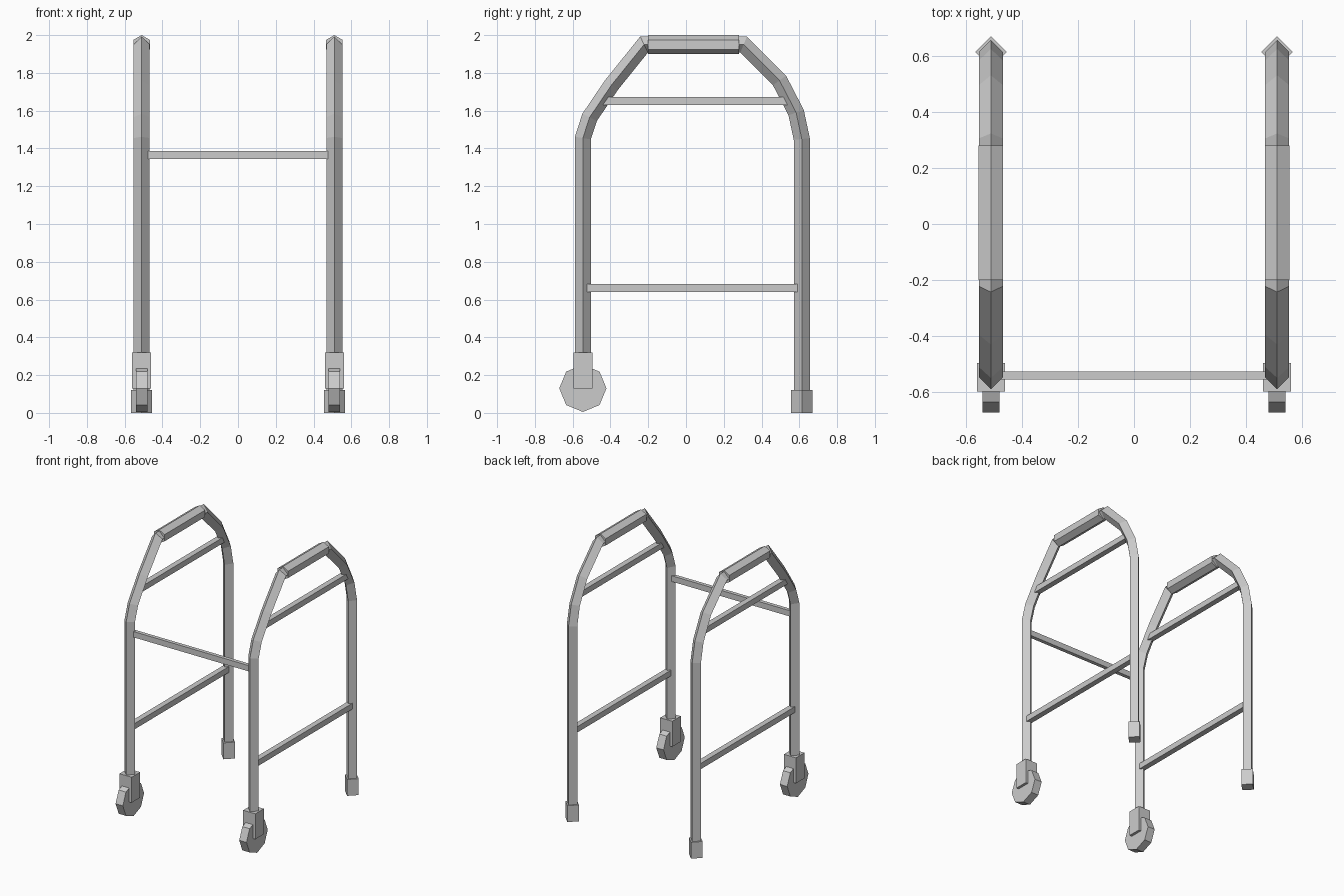
import bpy
import bmesh
from math import radians
from mathutils import Matrix, Vector

cube = bpy.data.objects.get("Cube")
if cube:
    bpy.data.objects.remove(cube)

# Single grey material
grey = bpy.data.materials.new("grey metal")
grey.use_nodes = True
colour = (0.6, 0.6, 0.6, 1)
grey.diffuse_color = colour
grey.node_tree.nodes["Principled BSDF"].inputs["Base Color"].default_value = colour


def finish(name, bm):
    bmesh.ops.recalc_face_normals(bm, faces=bm.faces)
    mesh = bpy.data.meshes.new(name)
    bm.to_mesh(mesh)
    bm.free()
    mesh.materials.append(grey)
    obj = bpy.data.objects.new(name, mesh)
    bpy.context.collection.objects.link(obj)
    return obj


def box(name, centre, size):
    bm = bmesh.new()
    bmesh.ops.create_cube(bm, size=1, matrix=Matrix.Translation(centre) @ Matrix.Diagonal((*size, 1)))
    return finish(name, bm)


def prism(name, centre, radius, length, sides, rotation=Matrix()):
    bm = bmesh.new()
    bmesh.ops.create_cone(bm, cap_ends=True, segments=sides, radius1=radius, radius2=radius,
                          depth=length, matrix=Matrix.Translation(centre) @ rotation)
    return finish(name, bm)


def diamond_tube(name, x, path, radius):
    """Sweep a diamond section along a path of (y, z), mitred at each bend."""
    pts = [Vector((x, y, z)) for y, z in path]
    side = Vector((1, 0, 0))
    bm = bmesh.new()
    rings = []
    for i, p in enumerate(pts):
        before = (p - pts[max(i - 1, 0)]).normalized()
        after = (pts[min(i + 1, len(pts) - 1)] - p).normalized()
        tangent = (before + after).normalized()
        stretch = tangent.dot(after if after.length else before)
        out = side.cross(tangent) * radius / stretch
        rings.append([bm.verts.new(p + o) for o in (side * radius, out, -side * radius, -out)])
    for a, b in zip(rings, rings[1:]):
        for k in range(4):
            n = (k + 1) % 4
            bm.faces.new((a[k], a[n], b[n], b[k]))
    bm.faces.new(rings[0])
    bm.faces.new(rings[-1])
    return finish(name, bm)


HALF_WIDTH = 0.51
FRONT, BACK, TOP = -0.546, 0.613, 1.95
TUBE = 0.0425

frame_path = [(FRONT, 0.25), (FRONT, 1.455), (-0.51, 1.565), (-0.395, 1.735), (-0.222, TOP),
              (0.305, TOP), (0.495, 1.76), (0.583, 1.59), (BACK, 1.45), (BACK, 0.01)]

along_x = Matrix.Rotation(radians(90), 4, "Y")
along_y = Matrix.Rotation(radians(90), 4, "X")
# turn the hexagon so that a corner points up
corner_up = along_y

for label, sign in (("left", 1), ("right", -1)):
    x = sign * HALF_WIDTH
    # Bent side frame and hand grip
    diamond_tube(label + "_side_frame", x, frame_path, TUBE)
    prism(label + "_hand_grip", (x, 0.04, TOP), 0.05, 0.48, 6, corner_up)
    # Side rails
    box(label + "_lower_rail", (x, 0.033, 0.662), (0.042, 1.14, 0.043))
    box(label + "_upper_rail", (x, 0.05, 1.652), (0.042, 0.99, 0.043))
    # Front fork and wheel
    box(label + "_wheel_fork", (x, FRONT, 0.225), (0.1, 0.1, 0.19))
    prism(label + "_wheel", (x, FRONT, 0.13), 0.125, 0.06, 8, along_x)
    # Rear rubber foot
    prism(label + "_rear_foot", (x, BACK, 0.061), 0.056, 0.122, 4)

# Cross bar joining the two sides
box("front_cross_bar", (0, -0.54, 1.365), (2 * HALF_WIDTH, 0.028, 0.043))
